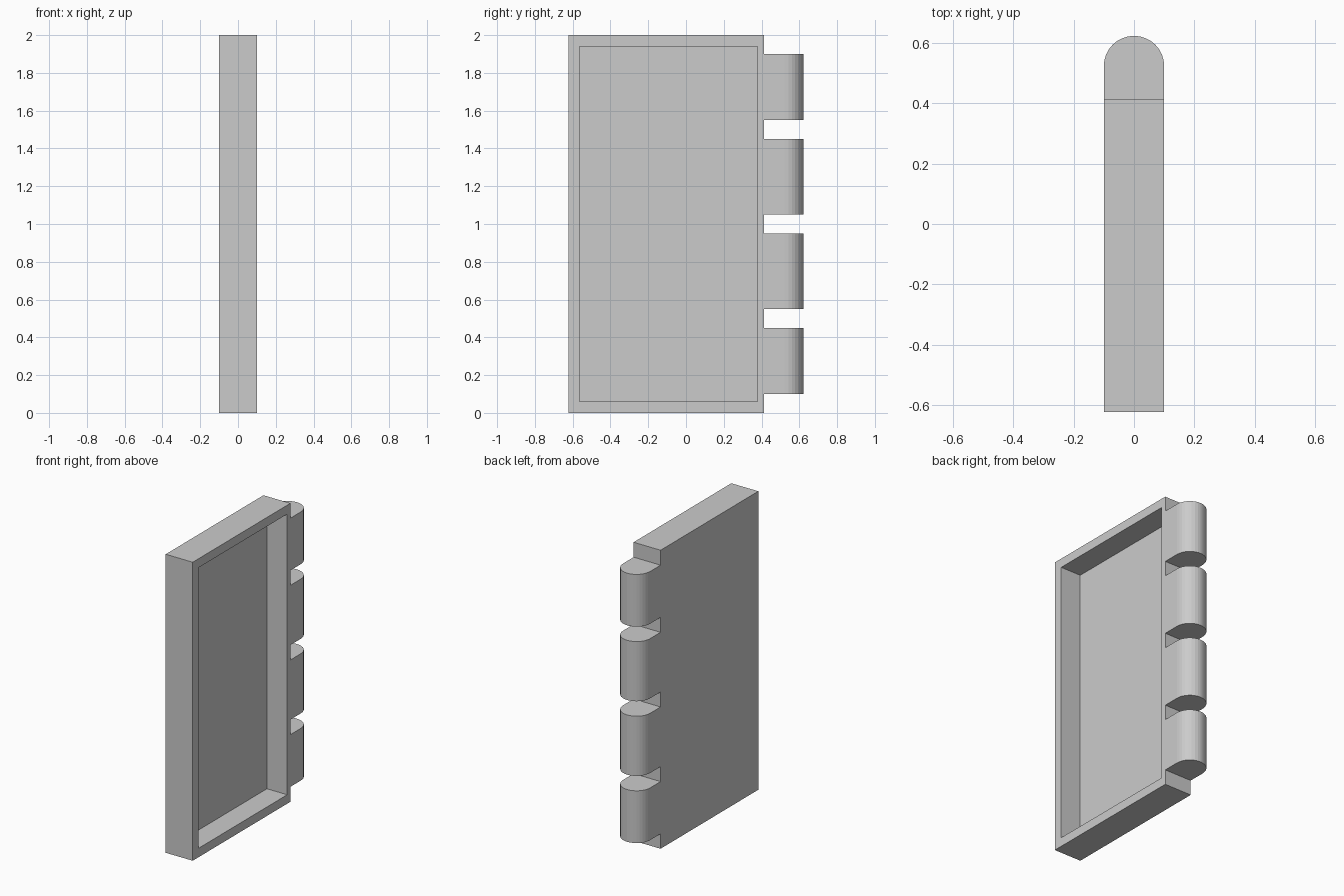
import bpy, bmesh, math

if "Cube" in bpy.data.objects:
    bpy.data.objects.remove(bpy.data.objects["Cube"])

HALF_T = 0.1          # half thickness
Y0, Y1 = -0.6225, 0.412   # panel extent
BARREL_Y = 0.5225     # hinge axis


def add_object(name, bm):
    bmesh.ops.recalc_face_normals(bm, faces=bm.faces[:])
    mesh = bpy.data.meshes.new(name)
    bm.to_mesh(mesh)
    bm.free()
    obj = bpy.data.objects.new(name, mesh)
    bpy.context.collection.objects.link(obj)
    return obj


# Panel: a box with a rectangular tray sunk into its +x face
bm = bmesh.new()
bmesh.ops.create_cube(bm, size=1)
bmesh.ops.scale(bm, vec=(2 * HALF_T, Y1 - Y0, 2), verts=bm.verts[:])
bmesh.ops.translate(bm, vec=(0, (Y0 + Y1) / 2, 1), verts=bm.verts[:])
tray = max(bm.faces, key=lambda f: f.calc_center_median().x)
bmesh.ops.inset_region(bm, faces=[tray], thickness=0.05)
mid = (Y0 + Y1) / 2
for v in tray.verts:
    v.co.y = -0.5635 if v.co.y < mid else 0.378
    v.co.z = 0.06 if v.co.z < 1 else 1.94
floor = bmesh.ops.extrude_discrete_faces(bm, faces=[tray])["faces"][0]
for v in floor.verts:
    v.co.x = -0.05
add_object("panel", bm)


# Hinge knuckles: round-ended profile extruded upwards
def knuckle(name, z0, z1, steps=16):
    bm = bmesh.new()
    pts = [(HALF_T, Y1)]
    pts += [(HALF_T * math.cos(math.pi * i / steps),
             BARREL_Y + HALF_T * math.sin(math.pi * i / steps)) for i in range(steps + 1)]
    pts.append((-HALF_T, Y1))
    base = bm.faces.new([bm.verts.new((x, y, z0)) for x, y in pts])
    ext = bmesh.ops.extrude_face_region(bm, geom=[base])["geom"]
    bmesh.ops.translate(bm, vec=(0, 0, z1 - z0),
                        verts=[g for g in ext if isinstance(g, bmesh.types.BMVert)])
    return add_object(name, bm)


for i, (z0, z1) in enumerate([(0.1, 0.45), (0.55, 0.95), (1.05, 1.45), (1.55, 1.9)]):
    knuckle(f"hinge_knuckle_{i + 1}", z0, z1)
